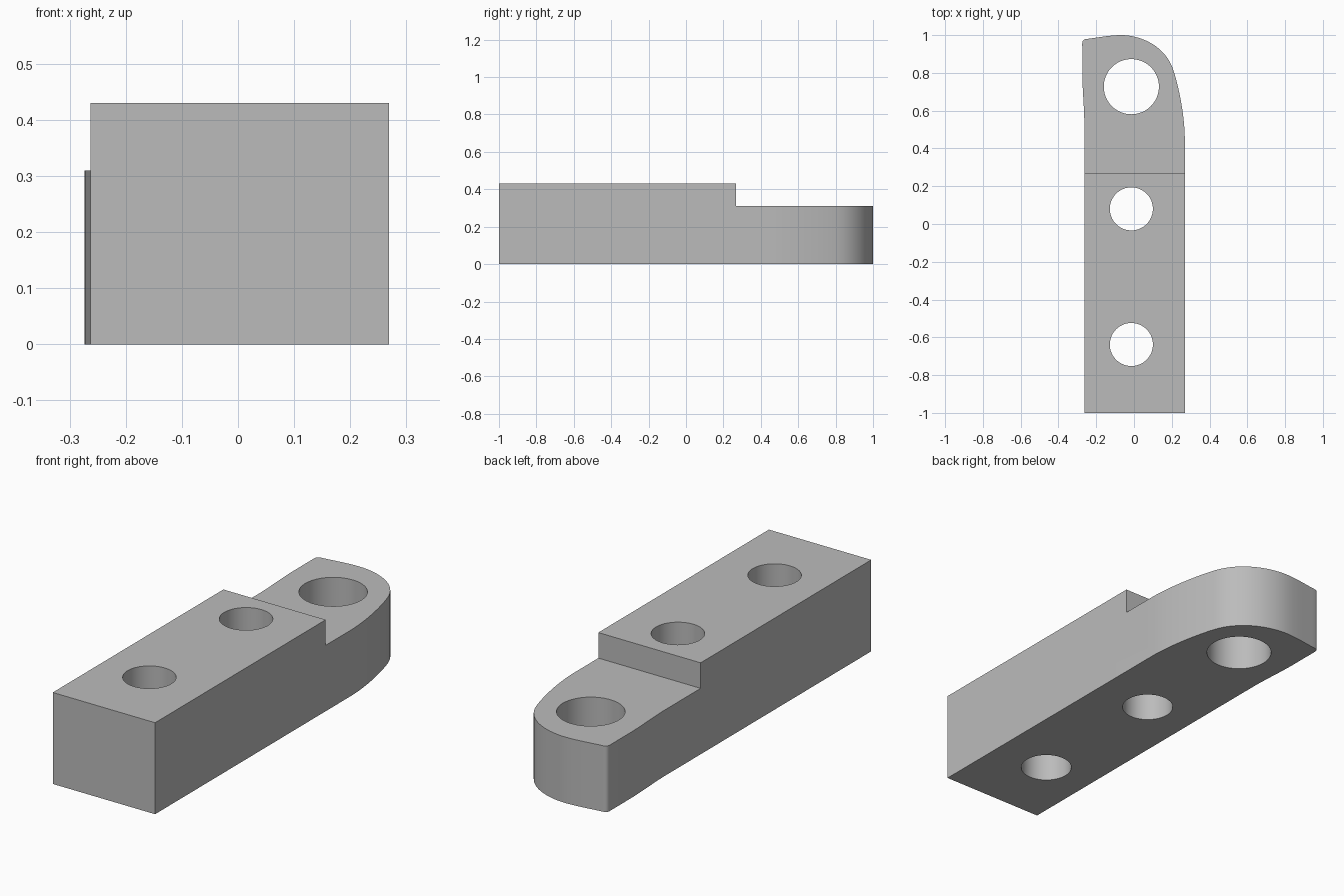
import bpy, bmesh
from mathutils import Vector
from mathutils.geometry import interpolate_bezier

if "Cube" in bpy.data.objects:
    bpy.data.objects.remove(bpy.data.objects["Cube"])

HEIGHT, LEDGE, STEP_Y = 0.43, 0.31, 0.267

grey = bpy.data.materials.new("grey")
grey.diffuse_color = (0.5, 0.5, 0.5, 1)
grey.use_nodes = True
grey.node_tree.nodes["Principled BSDF"].inputs["Base Color"].default_value = grey.diffuse_color


def curve(a, b, c, d, n=12):
    """Sample a bezier segment, leaving out its last point."""
    pts = [Vector((*p, 0)) for p in (a, b, c, d)]
    return [(p.x, p.y) for p in interpolate_bezier(*pts, n + 1)[:-1]]


def cut(target, cutter):
    mod = target.modifiers.new("cut", 'BOOLEAN')
    mod.operation, mod.solver, mod.object = 'DIFFERENCE', 'EXACT', cutter
    bpy.context.view_layer.objects.active = target
    bpy.ops.object.modifier_apply(modifier=mod.name)
    bpy.data.objects.remove(cutter, do_unlink=True)


# Plan outline, clockwise from the front left corner
outline = [(-0.263, -1.0)]
outline += curve((-0.263, 0.55), (-0.265, 0.64), (-0.274, 0.72), (-0.274, 0.82), 8)
outline += curve((-0.274, 0.955), (-0.274, 0.97), (-0.268, 0.977), (-0.255, 0.979), 5)
outline += curve((-0.255, 0.979), (-0.2, 0.985), (-0.13, 1.0), (-0.07, 1.0), 8)
outline += curve((-0.07, 1.0), (0.04, 1.0), (0.17, 0.94), (0.21, 0.81), 16)
outline += curve((0.21, 0.81), (0.245, 0.70), (0.269, 0.55), (0.269, 0.45), 12)
outline += [(0.269, 0.45), (0.269, -1.0)]

# Bar extruded from the outline
bm = bmesh.new()
base = bm.faces.new([bm.verts.new((x, y, 0)) for x, y in outline])
top = bmesh.ops.extrude_face_region(bm, geom=[base])
bmesh.ops.translate(bm, vec=(0, 0, HEIGHT),
                    verts=[v for v in top["geom"] if isinstance(v, bmesh.types.BMVert)])
bmesh.ops.recalc_face_normals(bm, faces=bm.faces)
mesh = bpy.data.meshes.new("stepped_bar")
bm.to_mesh(mesh)
bm.free()
bar = bpy.data.objects.new("stepped_bar", mesh)
bpy.context.collection.objects.link(bar)
mesh.materials.append(grey)

# Lowered ledge at the rounded end
bpy.ops.mesh.primitive_cube_add(size=1, location=(0, STEP_Y + 0.5, LEDGE + 0.25))
step = bpy.context.object
step.scale = (1, 1, 0.5)
bpy.context.view_layer.update()
cut(bar, step)

# Through holes: two small, one large
for y, r in ((-0.638, 0.114), (0.08, 0.114), (0.727, 0.146)):
    bpy.ops.mesh.primitive_cylinder_add(vertices=64, radius=r, depth=1,
                                        location=(-0.014, y, 0.2))
    cut(bar, bpy.context.object)

bpy.ops.object.select_all(action='DESELECT')
bar.select_set(True)
bpy.context.view_layer.objects.active = bar
bpy.ops.object.shade_smooth_by_angle(angle=0.52)
